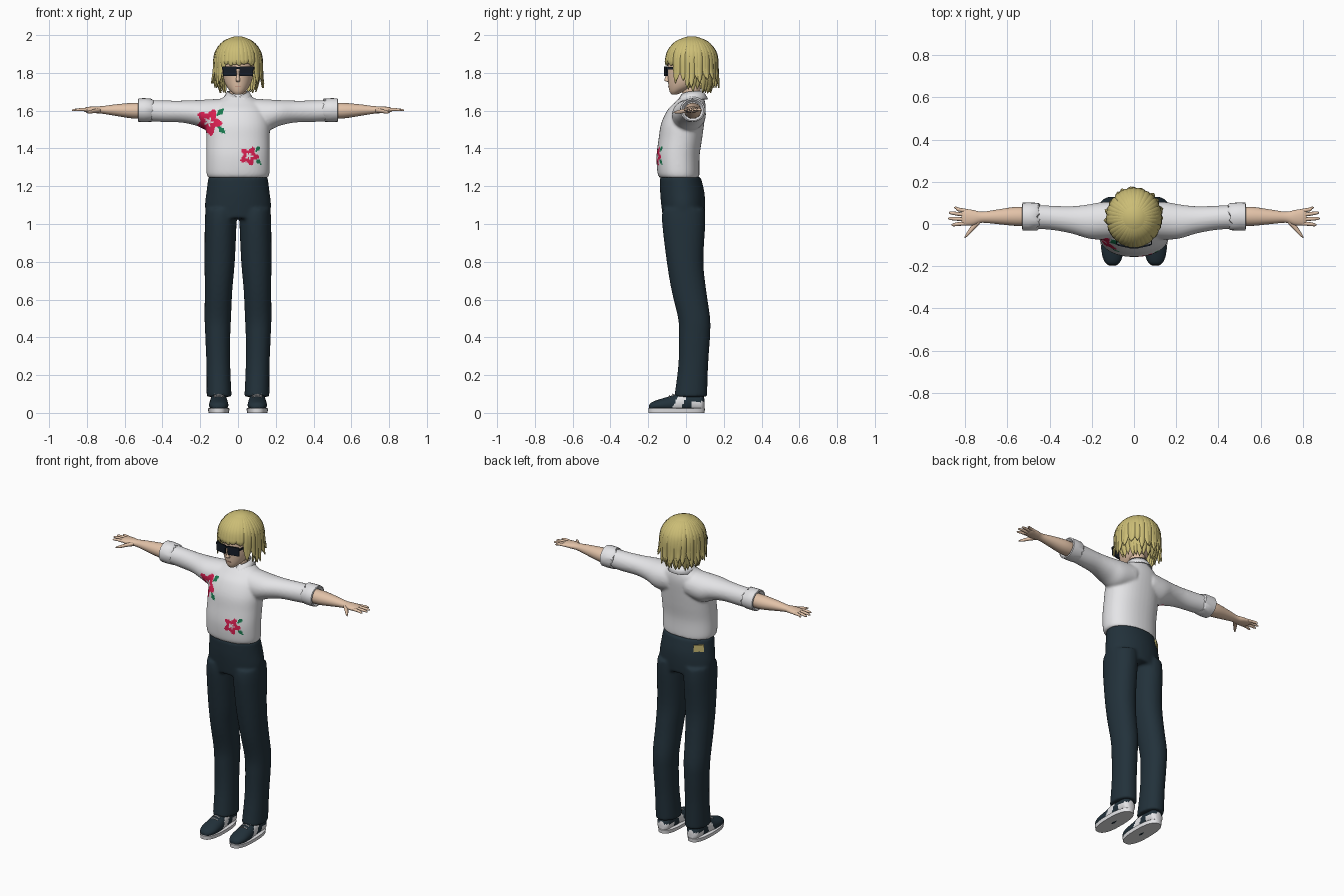
import bpy, bmesh, math, random
from mathutils import Vector, Matrix

random.seed(4)
cube = bpy.data.objects.get("Cube")
if cube:
    bpy.data.objects.remove(cube, do_unlink=True)


def material(name, *rgb):
    m = bpy.data.materials.new(name)
    m.use_nodes = True
    m.diffuse_color = (*rgb, 1)
    m.node_tree.nodes["Principled BSDF"].inputs["Base Color"].default_value = (*rgb, 1)
    return m


WHITE = material("white cloth", .80, .80, .82)
NAVY = material("navy cloth", .016, .031, .043)
SKIN = material("skin", .76, .54, .39)
BLOND = material("blond", .60, .51, .18)
BLACK = material("dark glass", .008, .012, .02)
RED = material("flower red", .72, .014, .085)
GREEN = material("leaf green", .01, .20, .08)
LIP = material("lip", .45, .2, .15)


def spline(rows, k=4):
    """Catmull-Rom resampling of section rows."""
    p, out = [rows[0], *rows, rows[-1]], []
    for i in range(1, len(p) - 2):
        for j in range(k):
            t = j / k
            out.append([.5 * (2*b + (c-a)*t + (2*a-5*b+4*c-d)*t*t + (3*b-a-3*c+d)*t**3)
                        for a, b, c, d in zip(*p[i-1:i+3])])
    return out + [list(rows[-1])]


def loft(bm, rings, n=24, power=1):
    """Closed skin over rings of (centre, half axis, half axis)."""
    loops = []
    for c, u, v in rings:
        loop = []
        for i in range(n):
            a = math.tau * i / n
            x, y = math.cos(a), math.sin(a)
            x, y = (math.copysign(abs(q) ** power, q) for q in (x, y))
            loop.append(bm.verts.new(Vector(c) + Vector(u) * x + Vector(v) * y))
        loops.append(loop)
    for p, q in zip(loops, loops[1:]):
        for i in range(n):
            bm.faces.new((p[i], p[i-1], q[i-1], q[i]))
    bm.faces.new(loops[0])
    bm.faces.new(loops[-1][::-1])


def up(rows, s=1, k=4):       # rows: z, x, y, half x, half y
    return [((s*x, y, z), (a, 0, 0), (0, b, 0)) for z, x, y, a, b in spline(rows, k)]


def across(rows, s=1, k=4):   # rows: x, y, z, half y, half z
    return [((s*x, y, z), (0, a, 0), (0, 0, b)) for x, y, z, a, b in spline(rows, k)]


def along(rows, x, k=4):      # rows: y, z, half x, half z
    return [((x, y, z), (a, 0, 0), (0, 0, b)) for y, z, a, b in spline(rows, k)]


def finish(name, bm, *mats, angle=45):
    bmesh.ops.recalc_face_normals(bm, faces=bm.faces[:])
    me = bpy.data.meshes.new(name)
    bm.to_mesh(me)
    bm.free()
    for m in mats:
        me.materials.append(m)
    me.shade_smooth()
    me.set_sharp_from_angle(angle=math.radians(angle))
    ob = bpy.data.objects.new(name, me)
    bpy.context.collection.objects.link(ob)
    return ob


def fuse(ob, voxel, rounds):
    """Merge overlapping volumes into one soft surface."""
    mats = list(ob.data.materials)
    r = ob.modifiers.new("fuse", 'REMESH')
    r.mode, r.voxel_size = 'VOXEL', voxel
    s = ob.modifiers.new("soften", 'SMOOTH')
    s.factor, s.iterations = .5, rounds
    dg = bpy.context.evaluated_depsgraph_get()
    me = bpy.data.meshes.new_from_object(ob.evaluated_get(dg))
    ob.modifiers.clear()
    ob.data = me
    me.materials.clear()
    for m in mats:
        me.materials.append(m)
    me.shade_smooth()
    me.set_sharp_from_angle(angle=math.radians(60))


def box(name, size, loc, mat, turn=0):
    bm = bmesh.new()
    bmesh.ops.create_cube(bm, size=1)
    bm.transform(Matrix.Translation(loc) @ Matrix.Rotation(turn, 4, 'Z') @ Matrix.Diagonal((*size, 1)))
    return finish(name, bm, mat)


# Shirt: body and both sleeves fused
bm = bmesh.new()
loft(bm, up([(1.245, 0, -.035, .158, .104), (1.27, 0, -.04, .167, .111), (1.36, 0, -.042, .168, .114),
             (1.45, 0, -.03, .168, .115), (1.53, 0, -.018, .167, .114), (1.6, 0, .002, .15, .102),
             (1.64, 0, .02, .125, .082), (1.67, 0, .03, .08, .063), (1.69, 0, .03, .056, .05)]), 40, .9)
for s in (1, -1):
    loft(bm, across([(.06, .02, 1.585, .085, .08), (.15, .015, 1.576, .089, .084), (.22, .012, 1.588, .08, .068),
                     (.3, .02, 1.595, .064, .058), (.4, .03, 1.597, .057, .057), (.5, .035, 1.602, .058, .056)], s), 32)
shirt = finish("shirt", bm, WHITE, RED, GREEN)
fuse(shirt, .007, 8)

# Flower print on the shirt front
for f in shirt.data.polygons:
    if f.normal.y > -.05:
        continue
    for fx, fz, size in ((-.155, 1.54, .072), (.06, 1.36, .052)):
        dx, dz = (f.center.x - fx) / size, (f.center.z - fz) / size
        r, a = math.hypot(dx, dz), math.atan2(dz, dx)
        for lx, lz, turn in ((.85, .72, 1), (.95, -.6, -1)):
            p, q = dx - lx, (dz - lz) * turn
            if abs(p + q) / .6 + abs(p - q) / .3 < 1:
                f.material_index = 2
        if r < .8 + .2 * math.cos(5 * a + .6):
            f.material_index = 0 if r < .24 + .14 * math.cos(5 * a + .6) else 1

# Rolled cuffs
for s, side in ((1, "left"), (-1, "right")):
    bm = bmesh.new()
    loft(bm, across([(.45, .035, 1.602, .056, .054), (.457, .035, 1.603, .065, .062), (.5, .035, 1.603, .067, .063),
                     (.527, .035, 1.603, .066, .062), (.53, .035, 1.603, .058, .056), (.515, .035, 1.603, .045, .043)], s, 1), 24)
    for v in bm.verts:    # uneven folded edge
        if abs(v.co.x) < .46:
            v.co.x += s * random.uniform(-.008, .012)
    finish(side + "_cuff", bm, WHITE)

# Collar: folded strip, open at the throat
bm = bmesh.new()
N = 28
rows = []
for i in range(N + 1):
    t = 2 * i / N - 1
    e = abs(t) ** 4
    pts = []
    for reach, r, z in ((3.1, .058, 1.705 - .035 * e), (2.55, .083 + .012 * e, 1.662 - .025 * e)):
        a = t * reach
        pts.append(bm.verts.new((r * math.sin(a), .03 + r * math.cos(a) * 1.05, z)))
    rows.append(pts)
for p, q in zip(rows, rows[1:]):
    bm.faces.new((p[0], q[0], q[1], p[1]))
collar = finish("collar", bm, WHITE)
collar.modifiers.new("thickness", 'SOLIDIFY').thickness = .006

# Trousers: hips and legs fused
bm = bmesh.new()
loft(bm, up([(1.03, 0, -.012, .168, .11), (1.1, 0, -.015, .175, .116), (1.17, 0, -.02, .167, .117),
             (1.25, 0, -.03, .157, .108)]), 40)
for s in (1, -1):
    loft(bm, up([(1.08, .09, -.012, .082, .112), (1, .092, -.012, .084, .114), (.8, .097, -.005, .08, .097),
                 (.65, .103, .015, .073, .092), (.5, .107, .043, .07, .085), (.4, .107, .045, .066, .082),
                 (.25, .104, .038, .063, .079), (.085, .1, .025, .066, .087)], s), 32, .95)
fuse(finish("trousers", bm, NAVY), .009, 5)
box("back_pocket_patch", (.06, .009, .042), (-.123, .05, 1.2), BLOND, math.radians(40))

# Shoes: two-tone uppers, pale soles and laces
for s, side in ((1, "left"), (-1, "right")):
    x = .102 * s
    bm = bmesh.new()
    loft(bm, up([(0, x, -.05, .054, .148), (.022, x, -.05, .057, .15), (.026, x, -.05, .052, .145)], 1, 1), 32, .8)
    finish(side + "_sole", bm, WHITE)
    bm = bmesh.new()
    loft(bm, along([(-.195, .03, .015, .012), (-.18, .035, .036, .022), (-.14, .04, .05, .032), (-.08, .045, .05, .045),
                    (-.03, .055, .046, .055), (.03, .06, .044, .055), (.08, .055, .04, .05), (.097, .045, .02, .03)], x, 6), 32)
    upper = finish(side + "_shoe", bm, NAVY, WHITE)
    for f in upper.data.polygons:
        y, z = f.center.y, f.center.z
        saddle = -.055 < y - .5 * (z - .06) < -.01 and abs(f.center.x - x) > .018
        f.material_index = int(saddle or (y > .03 and z < .06))
    bm = bmesh.new()
    for y, z in ((-.088, .09), (-.07, .098), (-.052, .106)):
        loft(bm, [((x + d, y, z - abs(d) * .3), (0, .003, 0), (0, 0, .004)) for d in (-.024, 0, .024)], 6)
    finish(side + "_laces", bm, WHITE)

# Forearms, palms, fingers and thumbs
for s, side in ((1, "left"), (-1, "right")):
    bm = bmesh.new()
    loft(bm, across([(.49, .035, 1.6, .044, .042), (.56, .036, 1.6, .045, .041), (.65, .034, 1.603, .034, .03),
                     (.72, .032, 1.604, .026, .02), (.76, .03, 1.605, .036, .018), (.8, .032, 1.605, .039, .014),
                     (.816, .033, 1.604, .033, .009)], s), 20)
    for y0, tip, y1 in ((.062, .852, .077), (.043, .876, .053), (.022, .88, .026), (.003, .865, -.004)):
        loft(bm, across([(.79, y0, 1.605, .009, .009), (.835, (y0 + y1) / 2, 1.606, .009, .008),
                         (tip - .008, y1, 1.603, .007, .006), (tip, y1, 1.602, .002, .002)], s, 2), 10)
    loft(bm, across([(.728, .02, 1.603, .016, .014), (.76, -.012, 1.598, .017, .011),
                     (.785, -.042, 1.593, .013, .009), (.802, -.063, 1.591, .004, .003)], s, 3), 10)
    finish(side + "_arm", bm, SKIN)

# Head, neck and nose
bm = bmesh.new()
loft(bm, up([(1.685, 0, -.062, .016, .014), (1.7, 0, -.05, .036, .036), (1.725, 0, -.022, .058, .07),
             (1.76, 0, 0, .074, .095), (1.81, 0, .015, .083, .112), (1.87, 0, .025, .088, .114),
             (1.93, 0, .03, .075, .088), (1.97, 0, .03, .03, .04)]), 32)
loft(bm, up([(1.61, 0, .035, .052, .05), (1.67, 0, .03, .046, .048), (1.75, 0, .025, .046, .05)]), 24)
loft(bm, up([(1.752, 0, -.092, .008, .006), (1.76, 0, -.1, .012, .015), (1.78, 0, -.098, .008, .01),
             (1.81, 0, -.095, .006, .006)]), 12)
finish("head", bm, SKIN)
box("mouth", (.03, .006, .004), (0, -.0915, 1.727), LIP)

# Sunglasses
for s, side in ((1, "left"), (-1, "right")):
    box(side + "_lens", (.072, .008, .052), (.043 * s, -.106, 1.809), BLACK, s * math.radians(12))
    box(side + "_temple", (.005, .13, .012), (.086 * s, -.035, 1.825), BLACK, s * math.radians(-4))
box("glasses_bridge", (.02, .008, .01), (0, -.112, 1.825), BLACK)

# Hair: scalp cap cut along the hairline
bm = bmesh.new()
bmesh.ops.create_uvsphere(bm, u_segments=40, v_segments=24, radius=1)
bm.transform(Matrix.Translation((0, .03, 1.86)) @ Matrix.Diagonal((.122, .13, .134, 1)))
bmesh.ops.bisect_plane(bm, geom=bm.verts[:] + bm.edges[:] + bm.faces[:], plane_co=(0, 0, 1.83),
                       plane_no=(0, .55, 1), clear_inner=True)
finish("hair_cap", bm, BLOND)


def lock(bm, a, end, flare, width, scale=1):
    """One tapered strand from the crown down to height end."""
    d, side = Vector((math.sin(a), -math.cos(a), 0)), Vector((math.cos(a), math.sin(a), 0))
    rows = []
    for deg, w in ((8, .25), (35, .7), (62, 1), (85, 1)):
        t = math.radians(deg)
        rows.append((math.sin(t), 1.86 + .133 * math.cos(t) * scale, w))
    for t, w in ((.45, .9), (.8, .55), (1, .06)):
        rows.append((1 + (flare - 1) * t * t, 1.865 + (end - 1.865) * t, w))
    lean = random.uniform(-.012, .012)
    rings = []
    for i, (r, z, w) in enumerate(spline(rows, 3)):
        c = Vector((d.x * .123 * r * scale, .03 + d.y * .133 * r * scale, z))
        rings.append((c + side * lean * (i / 18) ** 2, side * width * w, d * (.003 + .006 * w)))
    loft(bm, rings, 8)


# Hair strands: fringe, side locks, flicked outer layer and nape layer
bm = bmesh.new()
for i in range(36):
    deg = -180 + i * 10
    off = abs(deg)
    if off <= 45:
        end, flare = 1.832 + random.uniform(-.012, .014), 1.0
    elif off <= 75:
        end, flare = 1.73 + random.uniform(-.015, .03), 1.06
    else:
        end, flare = random.choice((1.72, 1.745, 1.765)), random.uniform(1.02, 1.16)
    lock(bm, math.radians(deg + random.uniform(-2, 2)), end, flare, .02)
for i in range(21):
    lock(bm, math.radians(80 + i * 10), 1.695 + random.uniform(-.01, .02), .8, .022, .95)
finish("hair_strands", bm, BLOND, angle=60)
